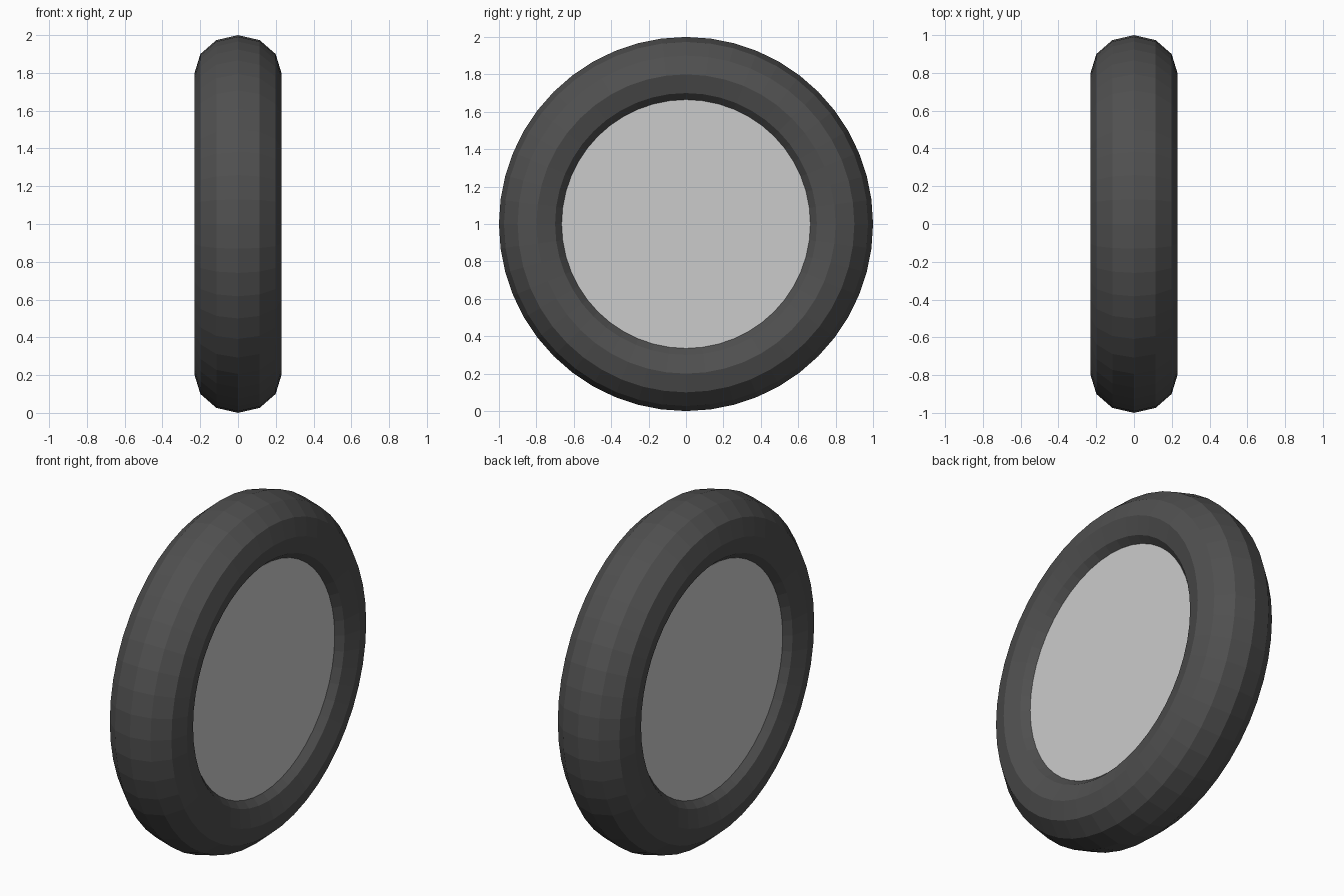
import bpy
from math import pi

if "Cube" in bpy.data.objects:
    bpy.data.objects.remove(bpy.data.objects["Cube"])

# Tyre: faceted ring lying across the x axis, slightly widened sideways
bpy.ops.mesh.primitive_torus_add(major_radius=0.8, minor_radius=0.2,
                                 major_segments=48, minor_segments=12,
                                 location=(0, 0, 1), rotation=(0, pi / 2, 0))
tyre = bpy.context.object
tyre.name = "tyre"
tyre.scale.z = 1.15
rubber = bpy.data.materials.new("rubber")
rubber.diffuse_color = (0.08, 0.08, 0.08, 1)
rubber.use_nodes = True
rubber.node_tree.nodes["Principled BSDF"].inputs["Base Color"].default_value = rubber.diffuse_color
tyre.data.materials.append(rubber)

# Hub: plain disc filling the tyre opening
bpy.ops.mesh.primitive_cylinder_add(vertices=48, radius=0.665, depth=0.32,
                                    location=(0, 0, 1), rotation=(0, pi / 2, 0))
bpy.context.object.name = "hub"
